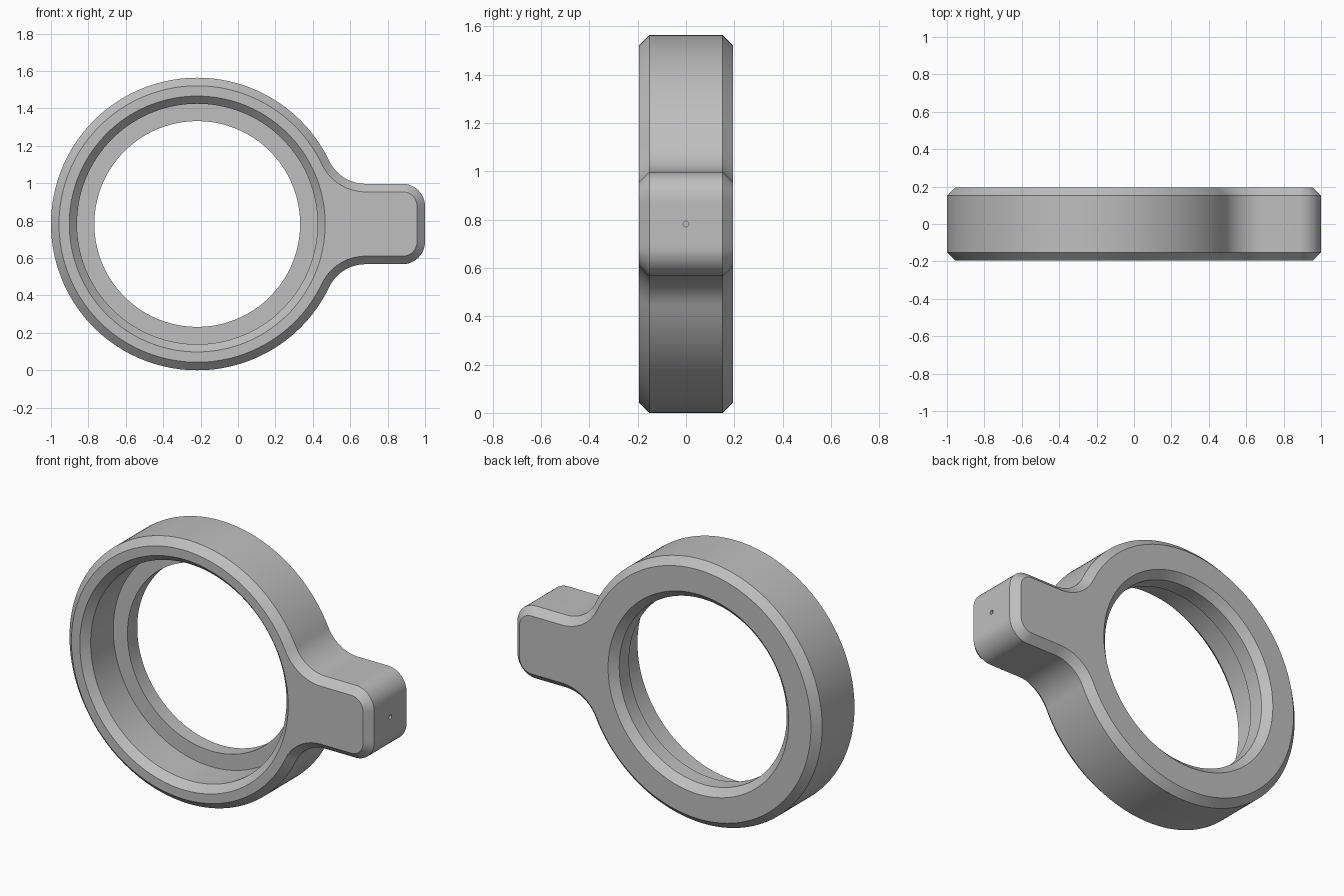
import bpy, bmesh
from math import sin, cos, pi, sqrt, atan2, hypot

if "Cube" in bpy.data.objects:
    bpy.data.objects.remove(bpy.data.objects["Cube"])

RING_X, RADIUS = -0.218, 0.782      # ring centre and outer radius
TAB_END = 1 - RING_X                # tab end, measured from ring centre
TAB_HALF, CORNER, FILLET = 0.215, 0.12, 0.215
HALF, CHAMFER = 0.195, 0.043        # half thickness and edge bevel
BORE, HOLE, LEDGE = 0.643, 0.55, 0.06

grey = bpy.data.materials.new("plain grey")
grey.use_nodes = True
colour = (0.52, 0.52, 0.52, 1)
grey.diffuse_color = colour
grey.node_tree.nodes["Principled BSDF"].inputs["Base Color"].default_value = colour


def arc(cx, cz, r, a, b, n):
    return [(cx + r * cos(a + (b - a) * i / n), cz + r * sin(a + (b - a) * i / n))
            for i in range(n + 1)]


def outline(d):
    """Ring-and-tab outline moved inward by d, relative to the ring centre."""
    fx = sqrt((RADIUS + FILLET) ** 2 - (TAB_HALF + FILLET) ** 2)
    fz = TAB_HALF + FILLET
    touch = atan2(fz, fx)
    end, half = TAB_END - d, TAB_HALF - d
    upper = [(end, (TAB_HALF - CORNER) * i / 4) for i in range(4)]
    upper += arc(TAB_END - CORNER, TAB_HALF - CORNER, CORNER - d, 0, pi / 2, 12)
    upper += arc(fx, fz, FILLET + d, -pi / 2, touch - pi, 20)
    upper += arc(0, 0, RADIUS - d, touch, pi, 72)[1:]
    lower = [(x, -z) for x, z in upper[-2:0:-1]]
    return upper + lower


def circle(r):
    """Circle whose points line up with those of the outline."""
    return [(r * x / hypot(x, z), r * z / hypot(x, z)) for x, z in outline(0)]


# Cross-section, going round from the front face, over the rim and back through the hole
sections = [
    (-HALF, outline(CHAMFER)), (-HALF + CHAMFER, outline(0)),
    (HALF - CHAMFER, outline(0)), (HALF, outline(CHAMFER)),
    (HALF, circle(HOLE + CHAMFER)), (HALF - CHAMFER, circle(HOLE)),
    (LEDGE, circle(HOLE)), (LEDGE, circle(BORE)),
    (-HALF + CHAMFER, circle(BORE)), (-HALF, circle(BORE + CHAMFER - 0.002)),
]
bm = bmesh.new()
loops = [[bm.verts.new((RING_X + x, y, RADIUS + z)) for x, z in pts] for y, pts in sections]
for k, a in enumerate(loops):
    b = loops[(k + 1) % len(loops)]
    for i in range(len(a)):
        j = (i + 1) % len(a)
        bm.faces.new((a[i], a[j], b[j], b[i]))
bmesh.ops.recalc_face_normals(bm, faces=bm.faces)
mesh = bpy.data.meshes.new("ring_with_tab")
bm.to_mesh(mesh)
bm.free()
mesh.materials.append(grey)
ring = bpy.data.objects.new("ring_with_tab", mesh)
bpy.context.collection.objects.link(ring)

# Pin hole in the end of the tab
bpy.ops.mesh.primitive_cylinder_add(vertices=16, radius=0.012, depth=0.6,
                                    location=(1, 0, RADIUS), rotation=(0, pi / 2, 0))
drill = bpy.context.object
drill.name = "pin_hole_cutter"
drill.hide_render = True
drill.data.materials.append(grey)
bpy.ops.object.select_all(action="DESELECT")
ring.select_set(True)
bpy.context.view_layer.objects.active = ring
cut = ring.modifiers.new("pin_hole", "BOOLEAN")
cut.operation, cut.solver, cut.object = "DIFFERENCE", "EXACT", drill
bpy.ops.object.modifier_apply(modifier=cut.name)
bpy.data.objects.remove(drill)
bpy.ops.object.shade_smooth_by_angle(angle=pi / 6)
